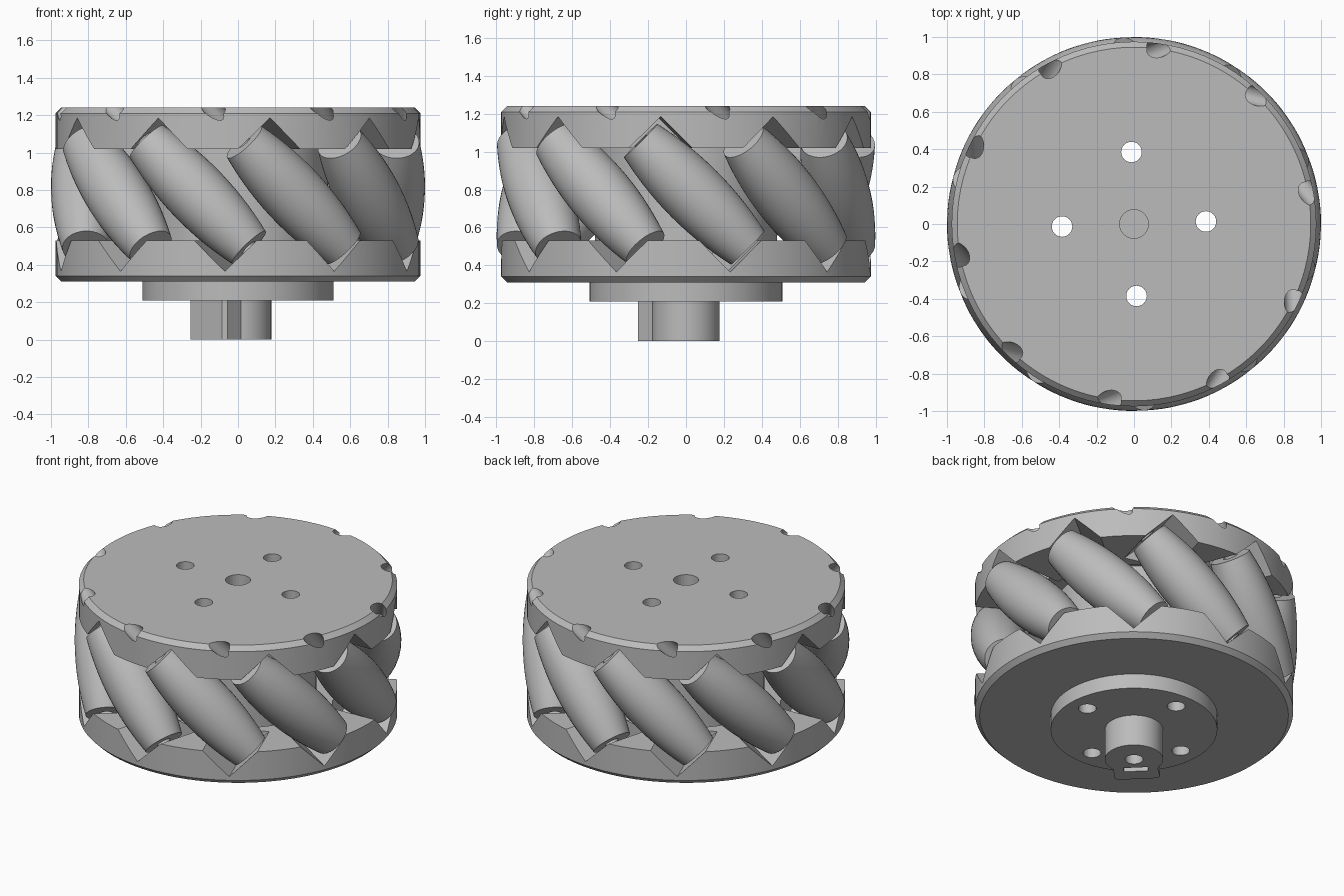
import bpy
import bmesh
from math import radians, cos, sin, tau
from mathutils import Matrix

if "Cube" in bpy.data.objects:
    bpy.data.objects.remove(bpy.data.objects["Cube"], do_unlink=True)

ROLLERS = 10
AXIS_RADIUS = 0.83      # distance of roller axles from the wheel axle
MID_Z = 0.775
HALF_LEN, MID_R, END_R, BORE_R = 0.40, 0.17, 0.125, 0.045

grey = bpy.data.materials.new("machined grey")
grey.use_nodes = True
grey.diffuse_color = (0.5, 0.5, 0.5, 1)
grey.node_tree.nodes["Principled BSDF"].inputs["Base Color"].default_value = (0.5, 0.5, 0.5, 1)


def add_object(name, bm, matrix=Matrix()):
    bmesh.ops.recalc_face_normals(bm, faces=bm.faces)
    mesh = bpy.data.meshes.new(name)
    bm.to_mesh(mesh)
    bm.free()
    mesh.materials.append(grey)
    obj = bpy.data.objects.new(name, mesh)
    obj.matrix_world = matrix
    bpy.context.collection.objects.link(obj)
    return obj


def lathe(name, profile, segments, closed=False, matrix=Matrix()):
    """Spin (radius, z) points about z; closed joins last point to first."""
    bm = bmesh.new()
    verts = [bm.verts.new((r, 0, z)) for r, z in profile]
    edges = [bm.edges.new(pair) for pair in zip(verts, verts[1:])]
    if closed:
        edges.append(bm.edges.new((verts[-1], verts[0])))
    bmesh.ops.spin(bm, geom=verts + edges, cent=(0, 0, 0), axis=(0, 0, 1),
                   angle=tau, steps=segments, use_merge=True)
    bmesh.ops.remove_doubles(bm, verts=bm.verts, dist=1e-5)
    return add_object(name, bm, matrix)


def cylinder(name, radius, z0, z1, matrix=Matrix()):
    return lathe(name, [(0, z0), (radius, z0), (radius, z1), (0, z1)], 24, matrix=matrix)


def box(name, low, high, matrix=Matrix()):
    bm = bmesh.new()
    bmesh.ops.create_cube(bm, size=1)
    for v in bm.verts:
        v.co = [h if c > 0 else l for c, l, h in zip(v.co, low, high)]
    return add_object(name, bm, matrix)


def activate(obj):
    bpy.ops.object.select_all(action='DESELECT')
    obj.select_set(True)
    bpy.context.view_layer.objects.active = obj


def cut(target, cutter):
    activate(target)
    mod = target.modifiers.new("cut", 'BOOLEAN')
    mod.operation = 'DIFFERENCE'
    mod.solver = 'EXACT'
    mod.object = cutter
    bpy.ops.object.modifier_apply(modifier=mod.name)
    bpy.data.objects.remove(cutter, do_unlink=True)


def smooth(obj):
    activate(obj)
    bpy.ops.object.shade_smooth_by_angle(angle=radians(30))


# Hub flange, two toothed rims and the core as one turned body
body = lathe("wheel_body", [
    (0, 0.21), (0.51, 0.21), (0.51, 0.31), (0.945, 0.31), (0.975, 0.34),
    (0.975, 0.53), (0.62, 0.53), (0.62, 0.46), (0.48, 0.46),
    (0.48, 1.09), (0.62, 1.09), (0.62, 1.02), (0.975, 1.02),
    (0.975, 1.21), (0.945, 1.24), (0, 1.24)], 96)

# Barrel profile of a roller, with a through bore
STEPS = 14
barrel = []
for i in range(STEPS + 1):
    t = 2 * i / STEPS - 1
    barrel.append((MID_R - (MID_R - END_R) * t * t, t * HALF_LEN))
barrel += [(BORE_R, HALF_LEN), (BORE_R, -HALF_LEN)]

# Slanted rollers, their pockets in the rims and the axle drillings
for k in range(ROLLERS):
    place = (Matrix.Translation((0, 0, MID_Z))
             @ Matrix.Rotation(radians(3) + k * tau / ROLLERS, 4, 'Z')
             @ Matrix.Translation((AXIS_RADIUS, 0, 0))
             @ Matrix.Rotation(radians(45), 4, 'X'))
    cut(body, box("pocket_cutter", (-0.22, -0.16, -0.42), (0.4, 0.16, 0.42), place))
    cut(body, cylinder("axle_cutter", 0.05, 0.3, 0.85, place))
    smooth(lathe(f"roller_{k + 1}", barrel, 40, closed=True, matrix=place))

# Four bolt holes and the blind bore on the top
for k in range(4):
    a = radians(2 + 90 * k)
    cut(body, cylinder("bolt_cutter", 0.055, 0.1, 1.4,
                       Matrix.Translation((0.385 * cos(a), 0.385 * sin(a), 0))))
cut(body, cylinder("bore_cutter", 0.077, 0.95, 1.4))
smooth(body)

# Shaft boss: round with a squared side, and a bore and slot in its end
turn = Matrix.Rotation(radians(45), 4, 'Z')
outline = [(0.178 * cos(radians(a)), 0.178 * sin(radians(a))) for a in range(-130, 131, 5)]
outline += [(-0.22, 0.14), (-0.24, 0.12), (-0.24, -0.12), (-0.22, -0.14)]
bm = bmesh.new()
base = bm.faces.new([bm.verts.new((x, y, 0)) for x, y in outline])
top = bmesh.ops.extrude_face_region(bm, geom=[base])
bmesh.ops.translate(bm, vec=(0, 0, 0.22),
                    verts=[v for v in top["geom"] if isinstance(v, bmesh.types.BMVert)])
boss = add_object("shaft_boss", bm, turn)
cut(boss, cylinder("shaft_cutter", 0.055, -0.1, 0.17))
cut(boss, box("slot_cutter", (-0.145, -0.075, -0.1), (-0.1, 0.075, 0.15), turn))
smooth(boss)
